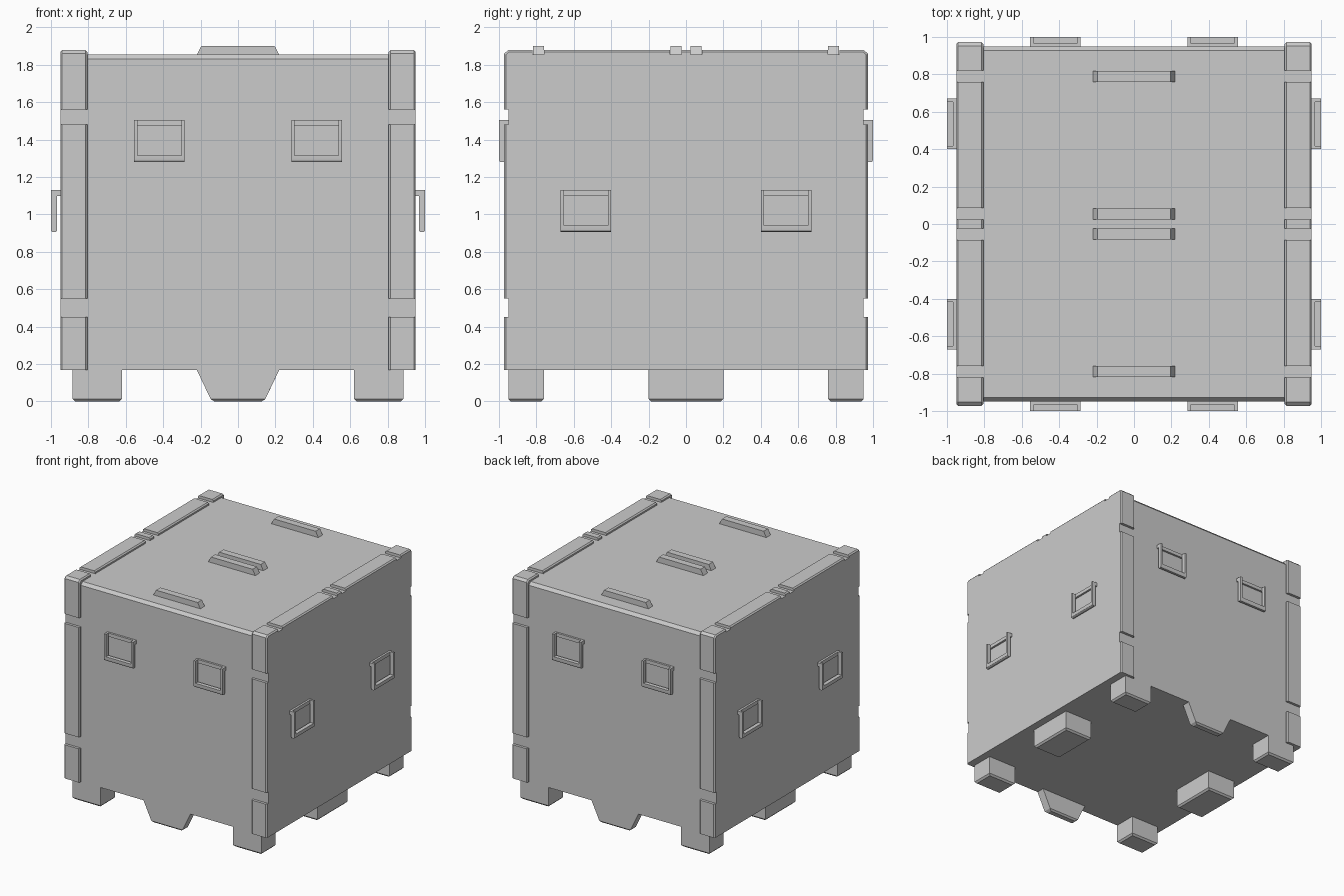
import bpy, bmesh

if "Cube" in bpy.data.objects:
    bpy.data.objects.remove(bpy.data.objects["Cube"])

BODY_Z, TOP_Z, WALL = 0.168, 1.855, 0.95      # underside, lid height, wall distance
STRIP_Y, STRIP_Z = 0.972, 1.878               # outer faces of the raised strips


def add_prism(bm, pts, lo, hi, place, edge_test=None, bevel=0.01, segments=1):
    """Extrude a 2D profile from lo to hi; place(a, b, t) gives the 3D position."""
    n = len(pts)
    ring0 = [bm.verts.new(place(a, b, lo)) for a, b in pts]
    ring1 = [bm.verts.new(place(a, b, hi)) for a, b in pts]
    faces = [bm.faces.new(ring0), bm.faces.new(ring1[::-1])]
    for i in range(n):
        j = (i + 1) % n
        faces.append(bm.faces.new((ring0[i], ring0[j], ring1[j], ring1[i])))
    bmesh.ops.recalc_face_normals(bm, faces=faces)
    if edge_test:
        edges = {e for f in faces for e in f.edges
                 if edge_test(e.verts[0].co, e.verts[1].co)}
        bmesh.ops.bevel(bm, geom=list(edges), offset=bevel, segments=segments,
                        profile=0.5, affect='EDGES')


def finish(name, bm, mirror_x=False, mirror_y=False, smooth=False):
    mesh = bpy.data.meshes.new(name)
    bm.to_mesh(mesh)
    bm.free()
    ob = bpy.data.objects.new(name, mesh)
    bpy.context.collection.objects.link(ob)
    if mirror_x or mirror_y:
        mod = ob.modifiers.new("Mirror", 'MIRROR')
        mod.use_axis = (mirror_x, mirror_y, False)
        mod.use_mirror_merge = False
    if smooth:
        bpy.context.view_layer.objects.active = ob
        ob.select_set(True)
        bpy.ops.object.shade_smooth_by_angle()
        ob.select_set(False)
    return ob


def part(name, pts, lo, hi, place, mx=False, my=False, **kw):
    bm = bmesh.new()
    add_prism(bm, pts, lo, hi, place, **kw)
    return finish(name, bm, mx, my)


def rect(a0, a1, b0, b1):
    return [(a0, b0), (a1, b0), (a1, b1), (a0, b1)]


def along_x(a, b, t):
    return (t, a, b)


def along_y(a, b, t):
    return (a, t, b)


# Crate body with chamfered front and back top edges
part("crate_body",
     [(-WALL, BODY_Z), (WALL, BODY_Z), (WALL, 1.83), (0.928, TOP_Z),
      (-0.928, TOP_Z), (-WALL, 1.83)], -WALL, WALL, along_x)


# Raised edge strips, their long outer edges chamfered
def strip_edge(p, q):
    def outer(v):
        return v.y > STRIP_Y - 0.001 or v.z > STRIP_Z - 0.001
    return abs(p.x - q.x) < 1e-5 and outer(p) and outer(q)


corner = [(WALL, 1.56), (STRIP_Y, 1.56), (STRIP_Y, 1.86), (0.952, STRIP_Z),
          (0.82, STRIP_Z), (0.82, TOP_Z), (0.928, TOP_Z), (WALL, 1.83)]
strips = [("corner_strip", corner, True),
          ("upright_strip", rect(WALL, STRIP_Y, 0.55, 1.48), True),
          ("lower_strip", rect(WALL, STRIP_Y, BODY_Z, 0.453), True),
          ("lid_strip", rect(0.085, 0.76, TOP_Z, STRIP_Z), True),
          ("lid_centre_strip", rect(-0.025, 0.025, TOP_Z, STRIP_Z), False)]
for name, pts, my in strips:
    part(name, pts, 0.805, WALL, along_x, True, my, edge_test=strip_edge)

# Stacking bars on the lid
bar = [(-0.22, TOP_Z), (0.22, TOP_Z), (0.195, 1.902), (-0.195, 1.902)]
for name, y0 in (("inner_lid_bar", 0.025), ("outer_lid_bar", 0.76)):
    part(name, bar, y0, y0 + 0.058, along_y, my=True)


# Feet, chamfered along the bottom
def on_ground(p, q):
    return p.z < 1e-4 and q.z < 1e-4


part("corner_foot", rect(0.62, 0.885, 0, BODY_Z), 0.76, WALL, along_y,
     True, True, edge_test=on_ground, bevel=0.014)
part("side_foot", rect(0.62, 0.885, 0, BODY_Z), -0.2, 0.2, along_y,
     True, edge_test=on_ground, bevel=0.014)
part("tapered_foot", [(-0.22, BODY_Z), (-0.14, 0), (0.14, 0), (0.22, BODY_Z)],
     0.88, WALL, along_y, my=True, edge_test=on_ground, bevel=0.014)


# Carry handles: U-shaped grip, two mounts and a hinge bar on the wall
def handle(name, centre, z0, place):
    z1, w, wi = z0 + 0.225, 0.135, 0.117
    c = centre
    bm = bmesh.new()
    grip = [(c - w, z0), (c + w, z0), (c + w, z1), (c + wi, z1),
            (c + wi, z0 + 0.036), (c - wi, z0 + 0.036), (c - wi, z1), (c - w, z1)]
    add_prism(bm, grip, 0.967, 1.0, place, bevel=0.013, segments=3,
              edge_test=lambda p, q: abs(p.z - z0) < 1e-4 and abs(q.z - z0) < 1e-4
              and (p - q).length > 0.2)
    for a0, a1 in ((c - w, c - wi), (c + wi, c + w)):
        add_prism(bm, rect(a0, a1, z1 - 0.03, z1), WALL, 0.967, place)
    add_prism(bm, rect(c - wi, c + wi, z1 - 0.03, z1), WALL, 0.967, place)
    finish(name, bm, True, True, smooth=True)


handle("end_handle", 0.42, 1.28, along_y)
handle("side_handle", 0.535, 0.905, along_x)
